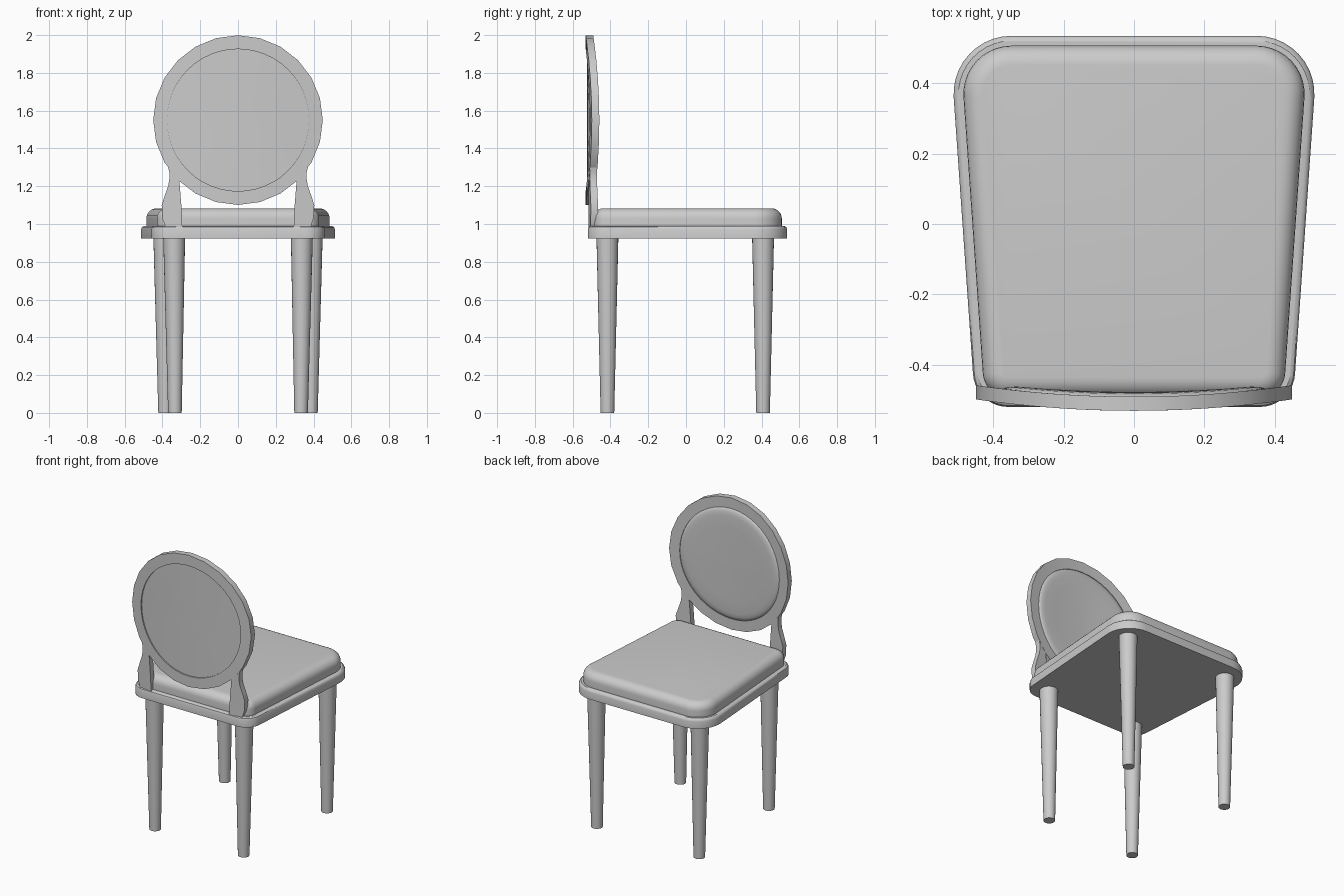
import bpy, bmesh
from math import sin, cos, pi, radians

if "Cube" in bpy.data.objects:
    bpy.data.objects.remove(bpy.data.objects["Cube"])

grey = bpy.data.materials.new("plain_grey")
grey.use_nodes = True
COLOUR = (0.6, 0.6, 0.6, 1)
grey.diffuse_color = COLOUR
grey.node_tree.nodes["Principled BSDF"].inputs["Base Color"].default_value = COLOUR


def loft(name, loops, closed=False, angle=35):
    """Skin a list of equal-length loops; cap the ends unless closed."""
    bm = bmesh.new()
    rows = [[bm.verts.new(p) for p in loop] for loop in loops]
    n = len(rows[0])
    pairs = list(zip(rows, rows[1:]))
    if closed:
        pairs.append((rows[-1], rows[0]))
    for a, b in pairs:
        for i in range(n):
            j = (i + 1) % n
            bm.faces.new((a[i], a[j], b[j], b[i]))
    if not closed:
        bm.faces.new(rows[0][::-1])
        bm.faces.new(rows[-1])
    bmesh.ops.recalc_face_normals(bm, faces=bm.faces)
    mesh = bpy.data.meshes.new(name)
    bm.to_mesh(mesh)
    bm.free()
    mesh.materials.append(grey)
    obj = bpy.data.objects.new(name, mesh)
    bpy.context.collection.objects.link(obj)
    bpy.ops.object.select_all(action='DESELECT')
    bpy.context.view_layer.objects.active = obj
    obj.select_set(True)
    bpy.ops.object.shade_smooth_by_angle(angle=radians(angle))
    return obj


def seat_loop(inset, z, steps=10):
    """Tapered seat outline with rounded corners, wider at the front."""
    tilt = radians(4)
    half = []
    for cx, cy, r, a0, a1 in ((0.358, -0.42, 0.10, -pi / 2, -tilt),
                              (0.348, 0.37, 0.165, -tilt, pi / 2)):
        for i in range(steps + 1):
            a = a0 + (a1 - a0) * i / steps
            half.append((cx + (r - inset) * cos(a), cy + (r - inset) * sin(a), z))
    return half + [(-x, y, z) for x, y, z in reversed(half)]


# Seat frame with a softened top edge
loft("seat_frame", [seat_loop(*r) for r in (
    (0, 0.924), (0, 0.972), (0.004, 0.983), (0.014, 0.99))])

# Seat cushion with a rolled top edge
rows = [(0.028, 0.985), (0.028, 1.03)]
for k in range(1, 7):
    a = k * pi / 12
    rows.append((0.028 + 0.055 * (1 - cos(a)), 1.03 + 0.053 * sin(a)))
loft("seat_cushion", [seat_loop(*r) for r in rows])


# Tapered round legs
def leg_loop(x, y, r, z, n=24):
    return [(x + r * cos(2 * pi * i / n), y + r * sin(2 * pi * i / n), z) for i in range(n)]


for end, x, y in (("front", 0.39, 0.408), ("back", 0.338, -0.416)):
    for side, s in (("left", 1), ("right", -1)):
        loft(f"{end}_{side}_leg", [leg_loop(s * (x - 0.004), y, 0.036, 0),
                                   leg_loop(s * x, y, 0.058, 0.93)])


# Backrest, bowed around the sitter
def bow(x, depth, z):
    return (x, -0.511 + 0.16 * x * x + depth, z)


N = 48


def back_loop(radius, depth, faceted=False):
    pts = []
    for i in range(N):
        r = radius * (cos(pi / 24) if faceted and i % 2 else 1)
        a = 2 * pi * i / N
        pts.append(bow(r * sin(a), depth, 1.55 + r * cos(a)))
    return pts


loft("backrest_ring", [back_loop(0.449, -0.02, True), back_loop(0.449, 0.02, True),
                       back_loop(0.376, 0.02), back_loop(0.376, -0.02)], closed=True)

loft("backrest_pad", [back_loop(*r) for r in (
    (0.02, -0.012), (0.13, -0.012), (0.25, -0.012), (0.377, -0.012), (0.377, 0.015),
    (0.371, 0.022), (0.355, 0.028), (0.33, 0.031), (0.25, 0.032), (0.13, 0.033), (0.02, 0.033))])

# Flared posts joining the ring to the seat: height, inner x, outer x
for side, s in (("left", 1), ("right", -1)):
    loops = []
    for z, xi, xo in ((0.985, 0.295, 0.385), (1.03, 0.296, 0.4), (1.1, 0.3, 0.404),
                      (1.15, 0.304, 0.388), (1.2, 0.308, 0.37), (1.24, 0.311, 0.363),
                      (1.27, 0.315, 0.363), (1.3, 0.33, 0.37)):
        loops.append([bow(s * xi, -0.019, z), bow(s * xo, -0.019, z),
                      bow(s * xo, 0.019, z), bow(s * xi, 0.019, z)])
    loft(f"{side}_back_post", loops)
